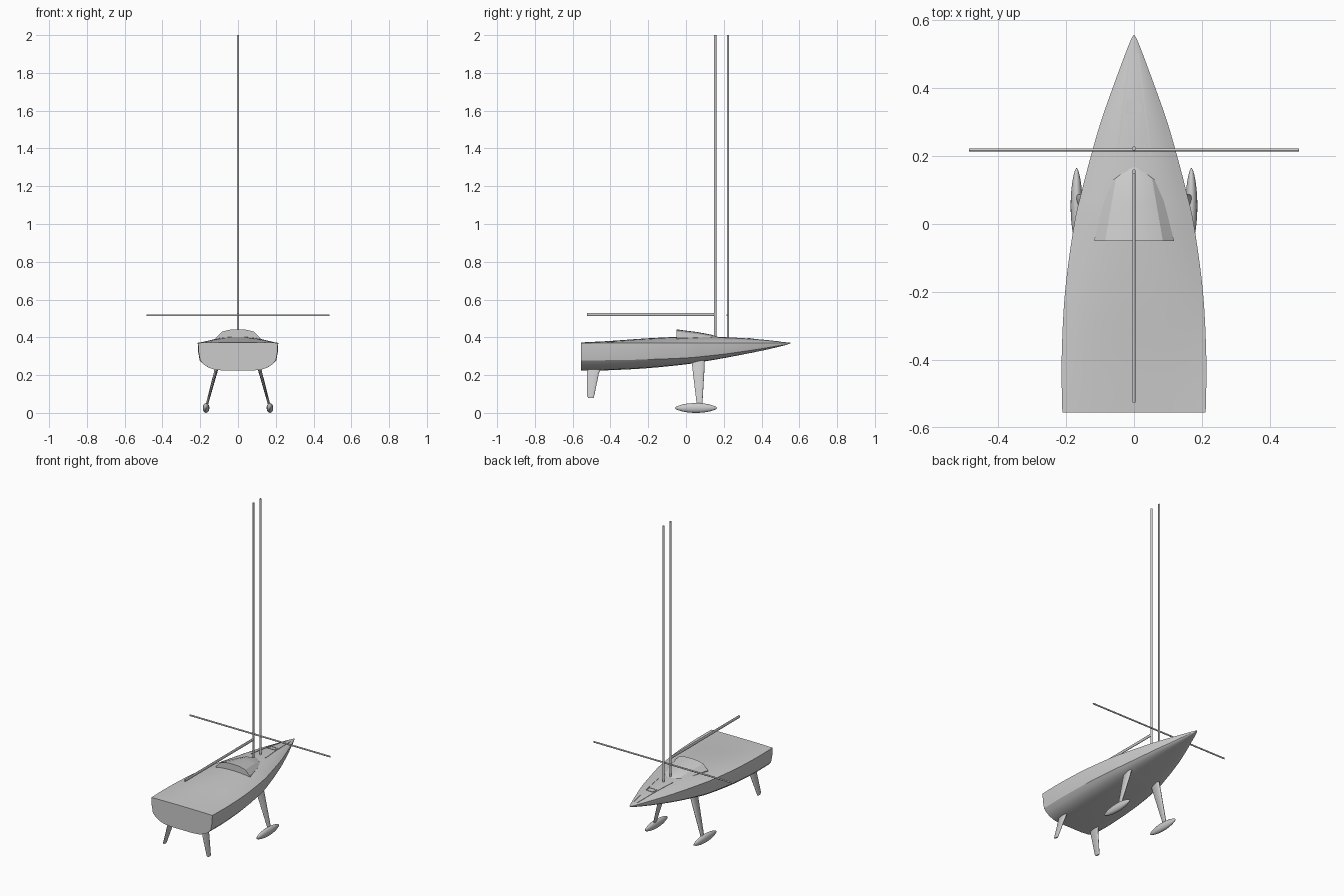
import bpy, bmesh, math
from mathutils import Vector

if "Cube" in bpy.data.objects:
    bpy.data.objects.remove(bpy.data.objects["Cube"])


def loft(name, rings, angle=35, mirror=False):
    """Skin a list of closed rings, cap the ends, shade smooth by angle."""
    bm = bmesh.new()
    rows = [[bm.verts.new(p) for p in r] for r in rings]
    n = len(rows[0])
    for a, b in zip(rows, rows[1:]):
        for i in range(n):
            j = (i + 1) % n
            bm.faces.new((a[i], a[j], b[j], b[i]))
    bm.faces.new(rows[0])
    bm.faces.new(rows[-1])
    bmesh.ops.remove_doubles(bm, verts=bm.verts, dist=1e-5)
    bmesh.ops.recalc_face_normals(bm, faces=bm.faces)
    me = bpy.data.meshes.new(name)
    bm.to_mesh(me)
    bm.free()
    ob = bpy.data.objects.new(name, me)
    bpy.context.collection.objects.link(ob)
    bpy.ops.object.select_all(action='DESELECT')
    ob.select_set(True)
    bpy.context.view_layer.objects.active = ob
    bpy.ops.object.shade_smooth_by_angle(angle=math.radians(angle))
    if mirror:
        ob.modifiers.new("mirror", 'MIRROR')
    return ob


def spline(rows, steps):
    """Catmull-Rom through rows of numbers."""
    p = [Vector(r) for r in rows]
    p = [2 * p[0] - p[1]] + p + [2 * p[-1] - p[-2]]
    out = []
    for a, b, c, d in zip(p, p[1:], p[2:], p[3:]):
        for k in range(steps):
            t = k / steps
            out.append(0.5 * (2 * b + (c - a) * t + (2 * a - 5 * b + 4 * c - d) * t * t
                              + (3 * b - a - 3 * c + d) * t ** 3))
    return out + [p[-2]]


# Hull stations: y, half beam, chine z, keel z, deck crown
SHEER = 0.371
stations = spline([
    (-.555, .211, .278, .224, .002), (-.4, .213, .279, .226, .010),
    (-.2, .203, .283, .237, .024), (0, .176, .291, .257, .033),
    (.1, .153, .300, .273, .033), (.2, .127, .311, .290, .030),
    (.3, .098, .325, .309, .025), (.4, .063, .340, .329, .017),
    (.5, .026, .358, .352, .006), (.54, .010, .366, .363, .002),
    (.557, .001, .371, .3705, 0)], 5)


def deck_z(x, y):
    for s, e in zip(stations, stations[1:]):
        if s[0] <= y <= e[0]:
            t = (y - s[0]) / (e[0] - s[0])
            b, crown = s[1] + (e[1] - s[1]) * t, s[4] + (e[4] - s[4]) * t
            return SHEER + crown * (1 - min(1, abs(x) / b) ** 2.5)
    return SHEER


def hull_ring(s):
    y, b, zc, zk, crown = s
    half = [(b * t, SHEER + crown * (1 - t ** 2.5)) for t in (.2, .4, .55, .7, .85, 1)]
    half += [(b * .99, SHEER + (zc - SHEER) * .5), (b * .95, zc)]
    h = zc - zk
    half += [(b * .86, zc - h * .4), (b * .74, zc - h * .7),
             (b * .58, zc - h * .92), (b * .35, zk)]
    return ([(0, y, SHEER + crown)] + [(x, y, z) for x, z in half]
            + [(0, y, zk)] + [(-x, y, z) for x, z in reversed(half)])


loft("hull", [hull_ring(s) for s in stations], 28)

# Cabin roof, open-sided wedge rising towards the stern
cabin = []
for y, half in [
        (-.05, [(.118, .397), (.085, .430), (.045, .440), (0, .442)]),
        (.06, [(.090, .398), (.066, .417), (.036, .426), (0, .428)]),
        (.13, [(.068, .393), (.054, .406), (.030, .413), (0, .415)]),
        (.172, [(.020, .390), (.014, .395), (.008, .399), (0, .401)])]:
    cabin.append([(half[0][0], y, .375)] + [(x, y, z) for x, z in half]
                 + [(-x, y, z) for x, z in reversed(half[:-1])] + [(-half[0][0], y, .375)])
loft("cabin_roof", cabin, 20)


# Foredeck hatch: frame with recessed lid
def hatch_ring(inset, lift):
    pts = [(-.027, .325), (.027, .325), (.022, .360), (-.022, .360)]
    return [(x - math.copysign(inset, x), y + (inset if y < .34 else -inset),
             deck_z(x, y) + lift) for x, y in pts]


loft("hatch", [hatch_ring(0, -.004), hatch_ring(0, .003),
               hatch_ring(.003, .003), hatch_ring(.003, .001)])

# Foredeck rails
rail = []
for k in range(9):
    t = k / 8
    x, y = .012 + .037 * t, .5 - .3 * t
    z = deck_z(x, y)
    rail.append([(x - .002, y, z - .004), (x + .002, y, z - .004),
                 (x + .002, y, z + .002), (x - .002, y, z + .002)])
loft("foredeck_rail", rail, mirror=True)


# Foils: each section is x, z, trailing y, leading y, thickness
def foil(name, sections):
    rings = []
    for x, z, y0, y1, th in sections:
        ring = []
        for i in range(24):
            a = 2 * math.pi * i / 24
            u = (1 + math.cos(a)) / 2
            ring.append((x + th / 2 * math.sin(a) * (.45 + .55 * u), y0 + (y1 - y0) * u, z))
        rings.append(ring)
    loft(name, rings, 40, True)


foil("daggerboard", [(.095, .30, .028, .100, .026), (.113, .235, .034, .098, .025),
                     (.167, .035, .058, .086, .016)])
foil("rudder", [(.108, .26, -.525, -.452, .022), (.116, .23, -.525, -.453, .022),
                (.122, .205, -.525, -.462, .020), (.151, .090, -.525, -.486, .013),
                (.153, .080, -.518, -.489, .010)])

# Ballast bulbs
bulb = []
for k in range(21):
    a = math.pi * k / 20
    y = .053 - .113 * math.cos(a)
    r = max(math.sin(a), 0) ** 1.35
    bulb.append([(.169 + .0175 * r * math.cos(j * math.pi / 10), y,
                  .026 + .026 * r * math.sin(j * math.pi / 10)) for j in range(20)])
loft("ballast_bulb", bulb, 40, True)


# Spars: tubes with an oval section
def spar(name, start, end, rx, ry):
    start, end = Vector(start), Vector(end)
    d = (end - start).normalized()
    up = Vector((0, 0, 1)) if abs(d.z) < .5 else Vector((0, 1, 0))
    side = d.cross(up)
    loft(name, [[c + side * rx * math.cos(i * math.pi / 8) + up * ry * math.sin(i * math.pi / 8)
                 for i in range(16)] for c in (start, end)], 40)


spar("main_mast", (0, .154, .385), (0, .154, 2), .006, .007)
spar("fore_mast", (0, .222, .385), (0, .222, 2), .006, .006)
spar("main_boom", (0, -.525, .521), (0, .154, .521), .005, .009)
spar("fore_boom", (-.485, .218, .517), (.485, .218, .517), .004, .005)
